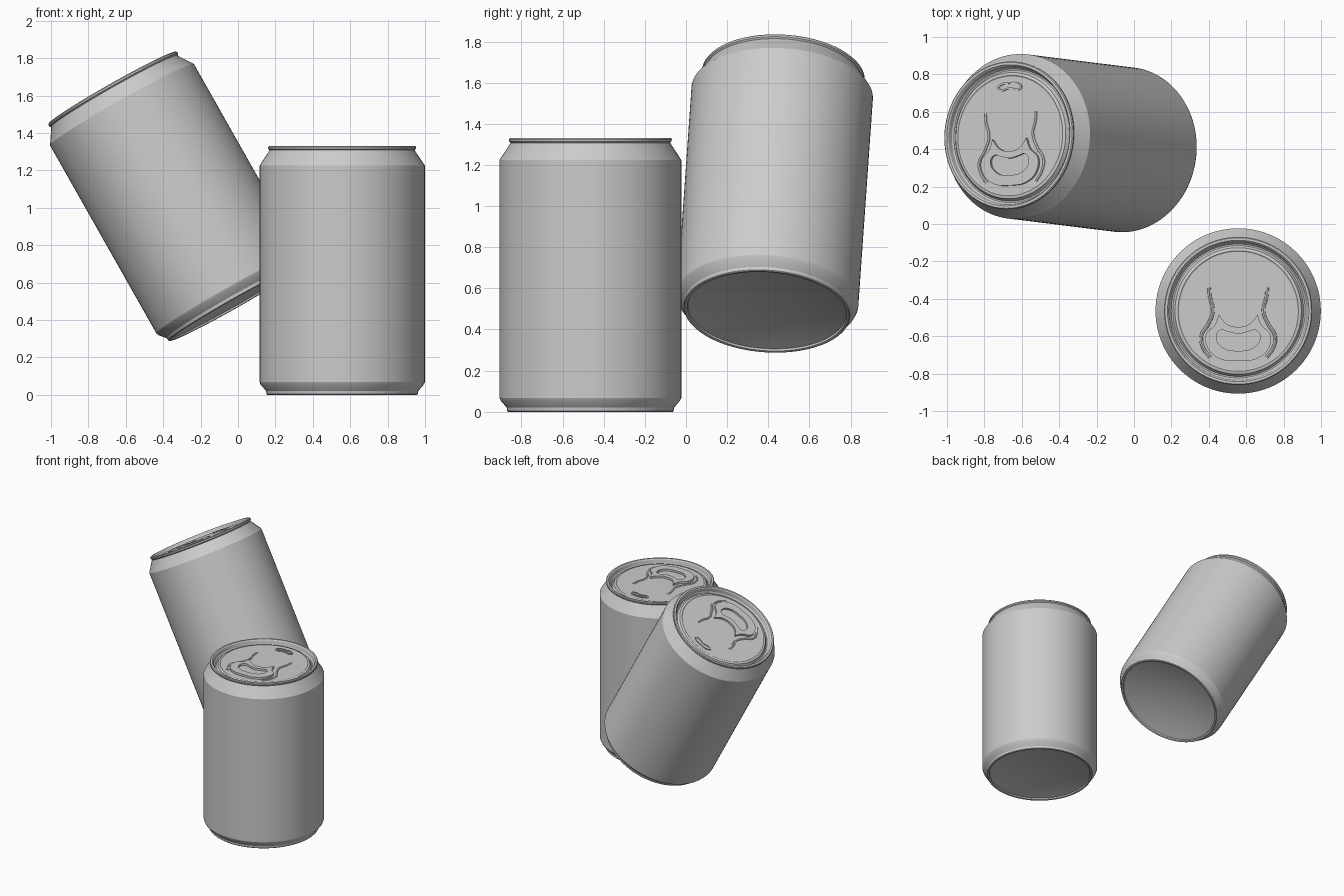
import bpy, bmesh, math
from mathutils import Matrix, Vector

if "Cube" in bpy.data.objects:
    bpy.data.objects.remove(bpy.data.objects["Cube"])

metal = bpy.data.materials.new("can_grey")
metal.diffuse_color = (0.6, 0.6, 0.6, 1)
metal.use_nodes = True
metal.node_tree.nodes["Principled BSDF"].inputs["Base Color"].default_value = metal.diffuse_color
LID = 1.305  # height of the lid panel


def finish(obj, angle=22):
    bpy.ops.object.select_all(action='DESELECT')
    obj.select_set(True)
    bpy.context.view_layer.objects.active = obj
    if obj.type == 'CURVE':
        bpy.ops.object.convert(target='MESH')
        obj = bpy.context.object
    obj.data.materials.clear()
    obj.data.materials.append(metal)
    bpy.ops.object.shade_smooth_by_angle(angle=math.radians(angle))
    return obj


def lathe(name, profile, steps=96):
    bm = bmesh.new()
    vs = [bm.verts.new((r, 0, z)) for r, z in profile]
    es = [bm.edges.new(p) for p in zip(vs, vs[1:])]
    bmesh.ops.spin(bm, geom=vs + es, axis=(0, 0, 1), cent=(0, 0, 0),
                   angle=math.tau, steps=steps)
    bmesh.ops.remove_doubles(bm, verts=bm.verts, dist=1e-5)
    bmesh.ops.recalc_face_normals(bm, faces=bm.faces)
    me = bpy.data.meshes.new(name)
    bm.to_mesh(me)
    bm.free()
    obj = bpy.data.objects.new(name, me)
    bpy.context.collection.objects.link(obj)
    return finish(obj)


def curve(name, loops, closed=True, extrude=0.0, bevel=0.0):
    """Each loop is a list of (x, y) points; a third value marks a sharp corner."""
    cu = bpy.data.curves.new(name, 'CURVE')
    cu.dimensions = '2D' if closed else '3D'
    cu.fill_mode = 'BOTH' if closed else 'FULL'
    cu.extrude, cu.bevel_depth, cu.bevel_resolution = extrude, bevel, 2
    cu.resolution_u = 8
    for pts in loops:
        sp = cu.splines.new('BEZIER')
        sp.bezier_points.add(len(pts) - 1)
        sp.use_cyclic_u = closed
        for bp, p in zip(sp.bezier_points, pts):
            bp.co = (p[0], p[1], 0)
            kind = 'VECTOR' if len(p) > 2 else 'AUTO'
            bp.handle_left_type = bp.handle_right_type = kind
    obj = bpy.data.objects.new(name, cu)
    bpy.context.collection.objects.link(obj)
    return finish(obj, 35)


def mirrored(half):
    """Close a right-hand half outline running from one centre point to the other."""
    return half + [(-p[0], *p[1:]) for p in reversed(half[1:-1])]


# Can shell: domed base, walls, shoulder, rim, countersunk lid
dome = [(0.385 * i / 8, 0.045 * (1 - (i / 8) ** 2) + 0.012) for i in range(9)]
shell = lathe("can_shell", dome + [
    (0.388, 0.002), (0.393, 0), (0.401, 0), (0.405, 0.004), (0.407, 0.02),
    (0.436, 0.054), (0.442, 0.068), (0.442, 1.225), (0.394, 1.298),
    (0.388, 1.308), (0.395, 1.315), (0.396, 1.325), (0.391, 1.33),
    (0.378, 1.33), (0.371, 1.323), (0.366, 1.296), (0.358, 1.287),
    (0.350, 1.287), (0.343, 1.296), (0.338, LID), (0.322, LID + 0.004),
    (0.316, LID), (0, LID)])

# Pull tab with horned front edge and finger hole
tab = curve("pull_tab", [
    mirrored([(0, -0.085), (0.06, -0.07), (0.104, -0.018, 1), (0.125, -0.075),
              (0.172, -0.125), (0.165, -0.195), (0.11, -0.25), (0, -0.268)]),
    mirrored([(0, -0.122), (0.05, -0.112), (0.095, -0.103), (0.117, -0.135),
              (0.09, -0.19), (0, -0.213)])], extrude=0.008)
tab.location.z = LID + 0.009

# Small curved slot outline near the lid edge
slot = curve("lid_slot", [
    mirrored([(0, 0.287), (0.055, 0.28), (0.075, 0.257), (0.06, 0.241), (0, 0.25)]),
    mirrored([(0, 0.278), (0.05, 0.271), (0.064, 0.258), (0.055, 0.251), (0, 0.259)])],
    extrude=0.004)
slot.location.z = LID + 0.003

# Pressed wavy ridges on either side of the tab
wave = [(0.155, 0.125), (0.152, 0.08), (0.135, 0.0), (0.16, -0.07),
        (0.196, -0.13), (0.19, -0.19), (0.15, -0.25)]
ridges = curve("lid_ridges", [wave, [(-x, y) for x, y in wave]],
               closed=False, bevel=0.011)
ridges.location.z = LID - 0.004

# Place the upright can, and a second one leaning back
axis = Vector((-0.491, 0.061, 0.868)).normalized()
up = Vector((-0.013, 1, -0.078))
up = (up - axis * up.dot(axis)).normalized()
lean = Matrix((up.cross(axis), up, axis)).transposed().to_4x4()
lean.translation = (-0.018, 0.393, 0.486)
stand = Matrix.Translation((0.557, -0.465, 0))

for part in (shell, tab, slot, ridges):
    local = Matrix.Translation(part.location)
    twin = part.copy()
    bpy.context.collection.objects.link(twin)
    twin.name = "leaning_" + part.name
    part.name = "upright_" + part.name
    part.matrix_world = stand @ local
    twin.matrix_world = lean @ local
